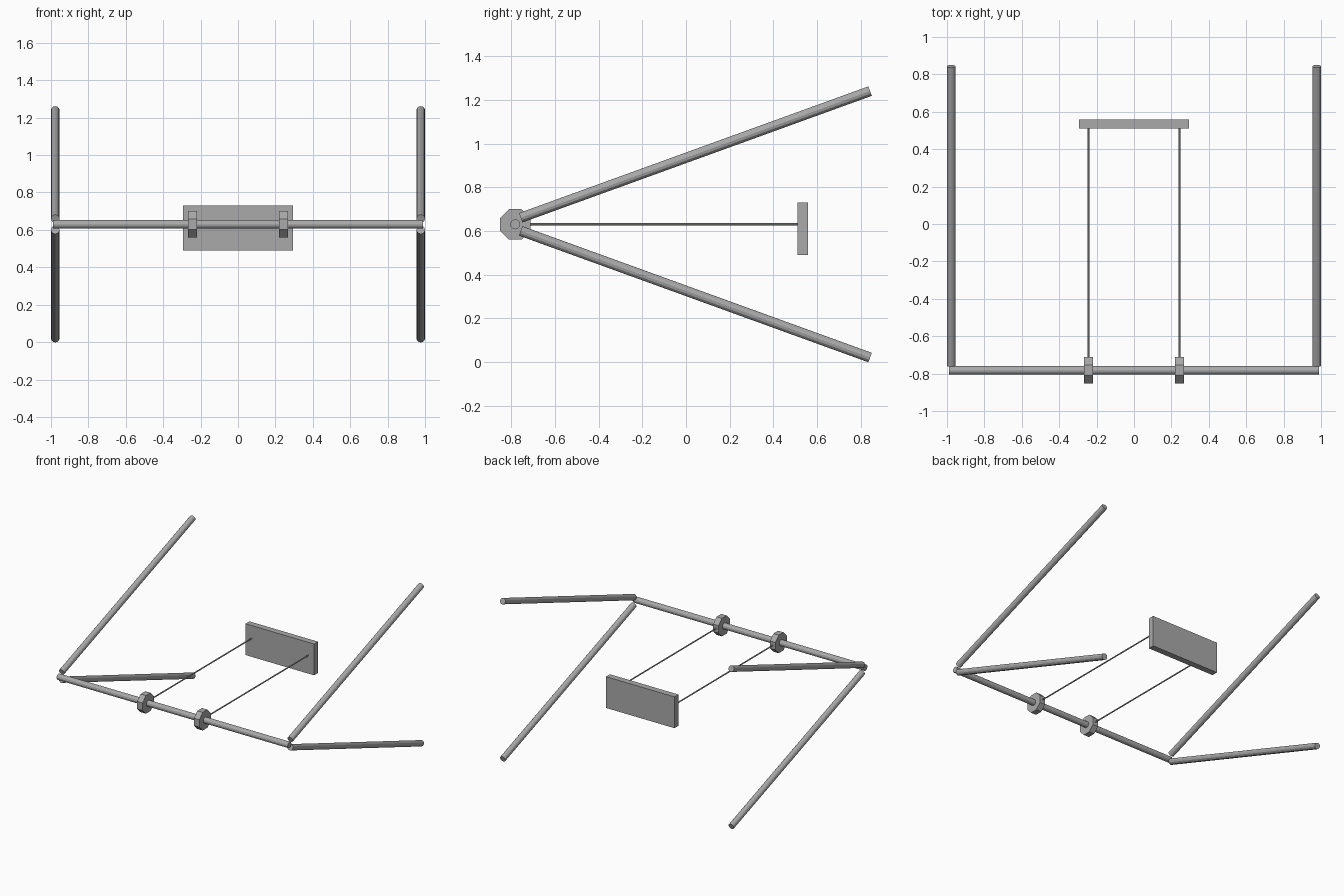
import bpy
import math
from mathutils import Vector

if "Cube" in bpy.data.objects:
    bpy.data.objects.remove(bpy.data.objects["Cube"])

grey = bpy.data.materials.new("plain grey")
grey.diffuse_color = (0.40, 0.40, 0.40, 1)
grey.use_nodes = True
grey.node_tree.nodes["Principled BSDF"].inputs["Base Color"].default_value = grey.diffuse_color


def rod(name, start, end, radius, sides, turn=0.0):
    """Flat-sided cylinder between two points."""
    a, b = Vector(start), Vector(end)
    bpy.ops.mesh.primitive_cylinder_add(vertices=sides, radius=radius, depth=(b - a).length)
    ob = bpy.context.object
    ob.name = name
    ob.rotation_mode = 'QUATERNION'
    spin = Vector((0, 0, 1)).rotation_difference(Vector((0, 0, 1)))
    spin.rotate(Vector((0, 0, 1)).rotation_difference(b - a))
    ob.rotation_quaternion = spin
    ob.location = (a + b) / 2
    # spin the section about its own axis
    for v in ob.data.vertices:
        x, y = v.co.x, v.co.y
        v.co.x = x * math.cos(turn) - y * math.sin(turn)
        v.co.y = x * math.sin(turn) + y * math.cos(turn)
    ob.data.materials.append(grey)
    return ob


AXIS_Y, AXIS_Z = -0.782, 0.63

# Crossbar
rod("crossbar", (-0.988, AXIS_Y, AXIS_Z), (0.988, AXIS_Y, AXIS_Z), 0.023, 12)

for side, label in ((-1, "left"), (1, "right")):
    # Pair of splayed legs
    for up, pos in ((-1, "lower"), (1, "upper")):
        x = side * 0.977
        rod(f"{label}_{pos}_leg", (x, -0.757, AXIS_Z + up * 0.030),
            (x, 0.843, AXIS_Z + up * 0.610), 0.023, 12)
    # Octagonal hanger collar and thin rope
    x = side * 0.243
    rod(f"{label}_collar", (x - 0.023, AXIS_Y, AXIS_Z), (x + 0.023, AXIS_Y, AXIS_Z),
        0.0755, 8, math.pi / 8)
    rod(f"{label}_rope", (x, AXIS_Y + 0.05, AXIS_Z), (x, 0.515, AXIS_Z), 0.005, 8)

# Seat board
bpy.ops.mesh.primitive_cube_add(size=1, location=(0, 0.535, 0.61))
seat = bpy.context.object
seat.name = "seat"
seat.scale = (0.586, 0.048, 0.242)
seat.data.materials.append(grey)
